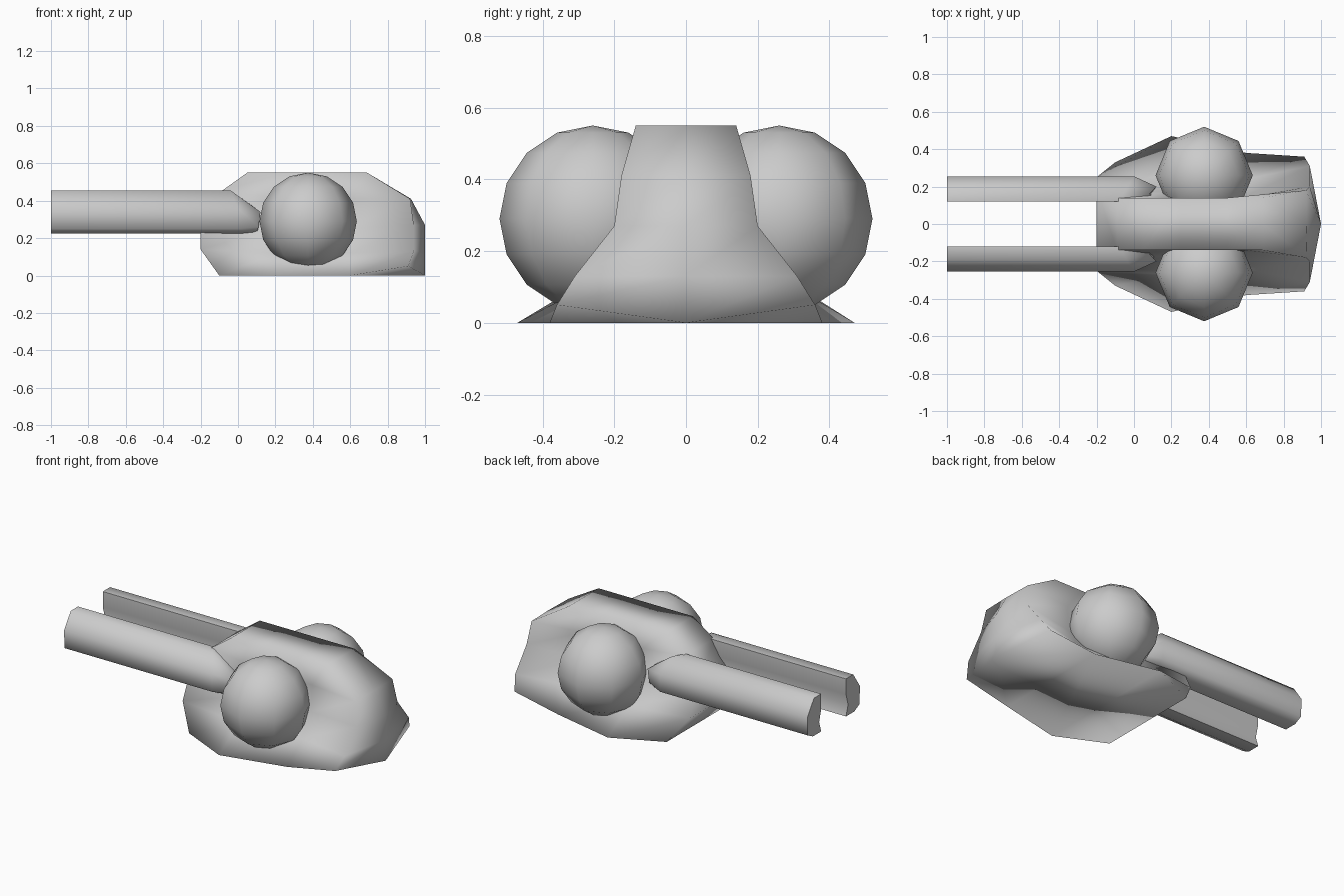
import bpy, bmesh
from mathutils import Matrix, Vector

if "Cube" in bpy.data.objects:
    bpy.data.objects.remove(bpy.data.objects["Cube"])


def finish(name, bm, angle):
    bmesh.ops.recalc_face_normals(bm, faces=bm.faces)
    me = bpy.data.meshes.new(name)
    bm.to_mesh(me)
    bm.free()
    ob = bpy.data.objects.new(name, me)
    bpy.context.collection.objects.link(ob)
    bpy.context.view_layer.objects.active = ob
    ob.select_set(True)
    bpy.ops.object.shade_smooth_by_angle(angle=angle)
    ob.select_set(False)
    return ob


# Body: stacked levels, each the right half outline from nose to tail plus a tail centre point
LEVELS = [
    [(-.10, .33, 0), (.20, .47, 0), (.60, .38, 0), (.91, .36, .05), (1.0, 0, 0)],
    [(-.20, .25, .14), (.20, .27, .12), (.60, .24, .12), (.94, .31, .13), (1.0, 0, .13)],
    [(-.20, .19, .27), (.20, .17, .25), (.60, .15, .25), (.94, .20, .27), (1.0, 0, .27)],
    [(-.09, .14, .45), (.20, .14, .42), (.60, .14, .41), (.92, .18, .41), (.925, 0, .41)],
    [(.05, .14, .55), (.25, .14, .55), (.50, .14, .55), (.69, .14, .55), (.69, 0, .55)],
]
bm = bmesh.new()
loops = []
for level in LEVELS:
    left = [(x, -y, z) for x, y, z in level[:-1]]
    loops.append([bm.verts.new(p) for p in left + level[::-1]])
for a, b in zip(loops, loops[1:]):
    for i in range(9):
        j = (i + 1) % 9
        bm.faces.new((a[i], a[j], b[j], b[i]))
# Floor and roof strips, closed with a fan towards the tail centre
for r in (loops[0], loops[-1]):
    for i in range(2):
        bm.faces.new((r[i], r[i + 1], r[7 - i], r[8 - i]))
    for tri in ((2, 4, 6), (2, 3, 4), (4, 5, 6)):
        bm.faces.new([r[i] for i in tri])
finish("body", bm, 3.1)

# Barrels: half-round outside, slightly dented inner face, tapered rear end
SECTION = [(.12, .455), (.19, .455), (.255, .36), (.25, .25), (.20, .225), (.12, .225),
           (.14, .29), (.12, .36)]
SHOULDER = [-.08, -.04, 0, 0, 0, 0, 0, -.04]
TIP = [(.03, .12, .40), (.08, .16, .37), (.12, .20, .34), (.11, .20, .26),
       (.10, .17, .225), (.09, .12, .225), (.10, .14, .29), (.12, .13, .34)]

for side, label in ((-1, "front"), (1, "back")):
    bm = bmesh.new()
    rows = [[(-1, y, z) for y, z in SECTION],
            [(x, y, z) for x, (y, z) in zip(SHOULDER, SECTION)],
            TIP]
    rows = [[bm.verts.new((x, side * y, z)) for x, y, z in row] for row in rows]
    n = len(SECTION)
    for a, b in zip(rows, rows[1:]):
        for i in range(n):
            j = (i + 1) % n
            bm.faces.new((a[i], a[j], b[j], b[i]))
    bm.faces.new(rows[0])
    bm.faces.new(rows[-1][::-1])
    finish(label + "_barrel", bm, 1.3)

    # Side ball
    bm = bmesh.new()
    bmesh.ops.create_uvsphere(bm, u_segments=8, v_segments=8, radius=.26,
                              matrix=Matrix.Translation(Vector((.375, side * .26, .29))))
    finish(label + "_side_ball", bm, 1.0)
